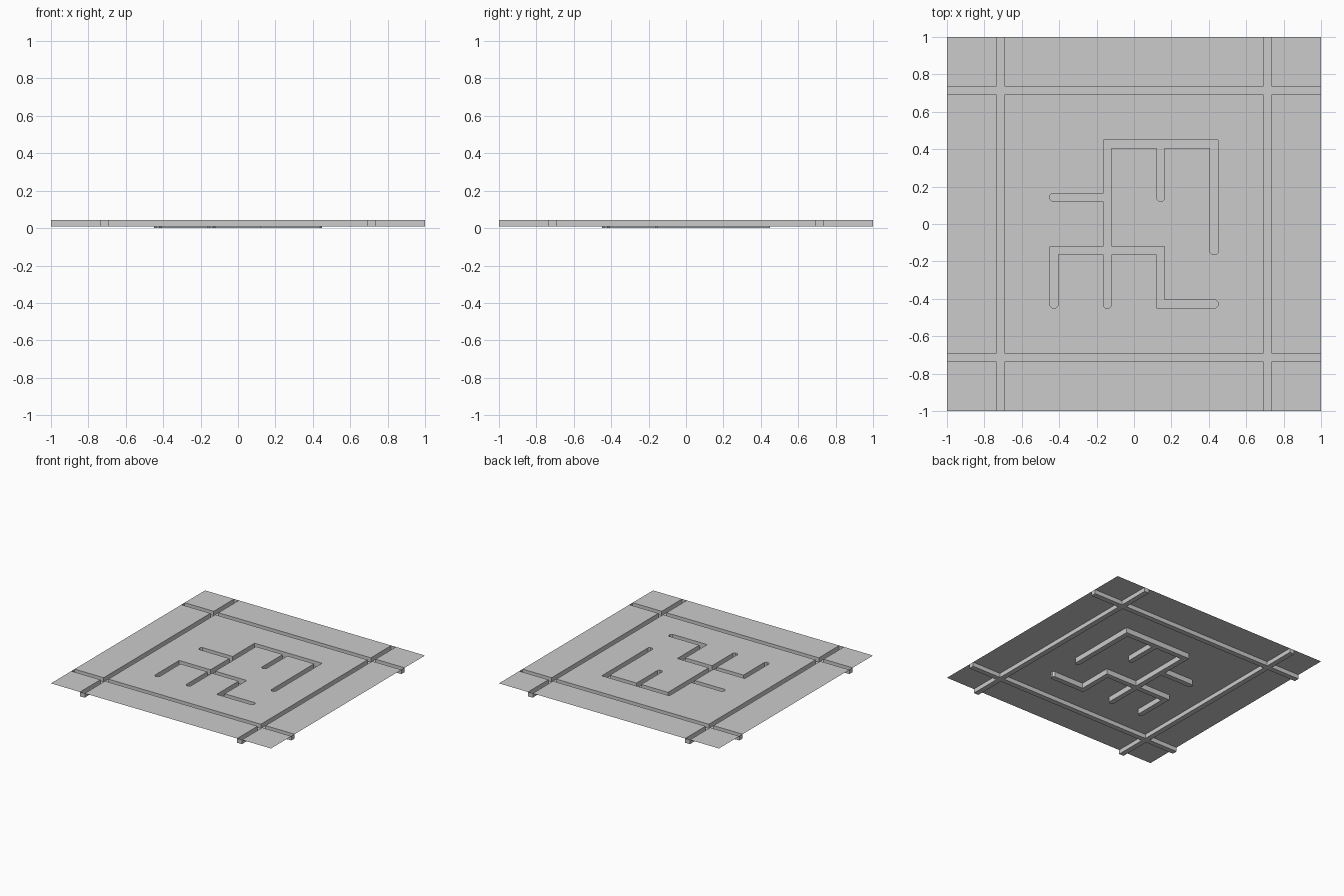
import bpy, bmesh

if "Cube" in bpy.data.objects:
    bpy.data.objects.remove(bpy.data.objects["Cube"])

TOP = 0.043          # height of the flat sheet
HALF = 3 / 140       # half the groove width
CUT = 0.0125         # chamfer at the dead ends
NODES = [(2 * i - 5) / 7 for i in range(6)]

# Cell breaks along one axis: odd intervals are the groove bands
BREAKS = [-1.0] + [n + s * HALF for n in NODES for s in (-1, 1)] + [1.0]


def run(p, q):
    """Cells covered by a straight groove between two nodes."""
    xs, ys = sorted((p[0], q[0])), sorted((p[1], q[1]))
    return {(i, j) for i in range(2 * xs[0] + 1, 2 * xs[1] + 2)
            for j in range(2 * ys[0] + 1, 2 * ys[1] + 2)}


def corners(i, j):
    x0, x1, y0, y1 = BREAKS[i], BREAKS[i + 1], BREAKS[j], BREAKS[j + 1]
    return [(x0, y0), (x1, y0), (x1, y1), (x0, y1)]


def toward(a, b, d):
    """Point a moved by d along an axis-aligned edge to b."""
    step = lambda s, t: s + d * ((t > s) - (t < s))
    return (step(a[0], b[0]), step(a[1], b[1]))


def tip(i, j, direction):
    """Chamfered dead-end floor and the two sheet corners left over."""
    c = corners(i, j)
    cx, cy = NODES[i // 2], NODES[j // 2]
    floor, scraps = [], []
    for k, p in enumerate(c):
        outer = (p[0] - cx) * direction[0] + (p[1] - cy) * direction[1] > 0
        if outer:
            a, b = toward(p, c[k - 1], CUT), toward(p, c[(k + 1) % 4], CUT)
            floor += [a, b]
            scraps.append([a, p, b])
        else:
            floor.append(p)
    return floor, scraps


def make(name, faces):
    mesh = bpy.data.meshes.new(name)
    bm = bmesh.new()
    for f in faces:
        bm.faces.new([bm.verts.new(p) for p in f])
    bmesh.ops.remove_doubles(bm, verts=bm.verts, dist=1e-5)
    bm.to_mesh(mesh)
    bm.free()
    bpy.context.collection.objects.link(bpy.data.objects.new(name, mesh))


def channel(name, polys, z):
    """Groove floor plus walls up to the sheet on every outer edge."""
    polys = [[(round(x, 6), round(y, 6)) for x, y in p] for p in polys]
    edges = {(p[k - 1], p[k]) for p in polys for k in range(len(p))}
    faces = [[(*v, z) for v in p] for p in polys]
    faces += [[(*q, z), (*p, z), (*p, TOP), (*q, TOP)]
              for p, q in edges if (q, p) not in edges]
    make(name, faces)


# Border: two full-length grooves each way
border = {(i, j) for i in range(13) for j in range(13)
          if i in (1, 11) or j in (1, 11)}

# Centre figure: straight runs between nodes
runs = [((2, 4), (4, 4)), ((4, 4), (4, 2)), ((3, 4), (3, 3)),
        ((2, 4), (2, 1)), ((2, 3), (1, 3)), ((1, 2), (3, 2)),
        ((1, 2), (1, 1)), ((3, 2), (3, 1)), ((3, 1), (4, 1))]
centre = set().union(*(run(p, q) for p, q in runs))
ends = {(4, 2): (0, -1), (3, 3): (0, -1), (2, 1): (0, -1),
        (1, 1): (0, -1), (1, 3): (-1, 0), (4, 1): (1, 0)}

# Flat sheet around the grooves
sheet = [corners(i, j) for i in range(13) for j in range(13)
         if (i, j) not in border | centre]

# Dead ends
tip_cells = {(2 * a + 1, 2 * b + 1): d for (a, b), d in ends.items()}
centre_polys = [corners(*c) for c in centre if c not in tip_cells]
for cell, d in tip_cells.items():
    floor, scraps = tip(*cell, d)
    centre_polys.append(floor)
    sheet += scraps

make("tile_sheet", [[(*v, TOP) for v in p] for p in sheet])
channel("border_grooves", [corners(*c) for c in border], 0.008)
channel("centre_grooves", centre_polys, 0.0)
